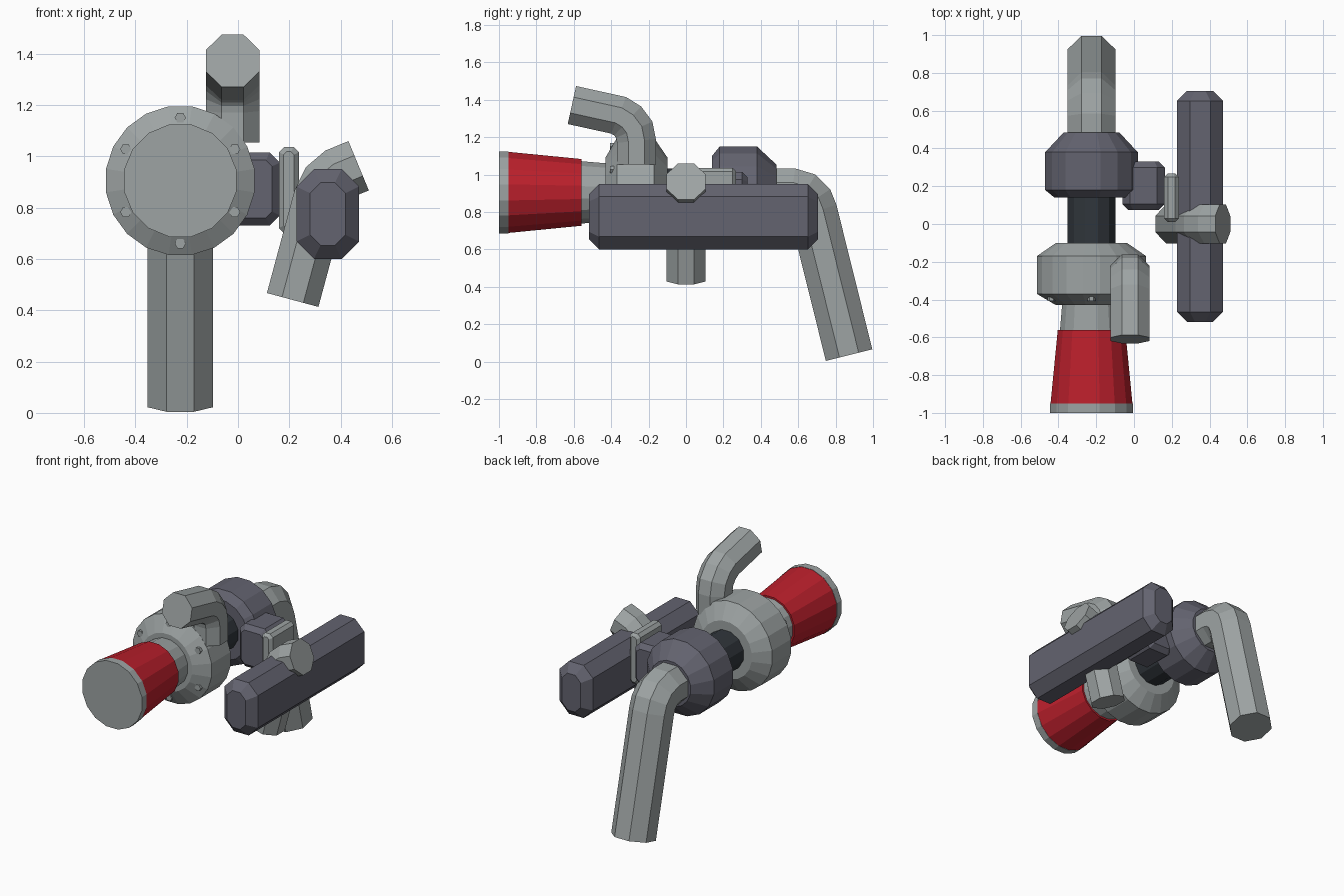
import bpy, bmesh, math
from mathutils import Vector

if "Cube" in bpy.data.objects:
    bpy.data.objects.remove(bpy.data.objects["Cube"])

AX, AZ = -0.225, 0.905          # main shaft axis (runs along y)


def material(name, rgb):
    m = bpy.data.materials.new(name)
    m.diffuse_color = (*rgb, 1)
    m.use_nodes = True
    m.node_tree.nodes["Principled BSDF"].inputs["Base Color"].default_value = m.diffuse_color
    return m


STEEL = material("light grey metal", (0.34, 0.37, 0.37))
IRON = material("slate grey metal", (0.125, 0.125, 0.16))
DARK = material("dark grey metal", (0.03, 0.037, 0.045))
RED = material("red rubber", (0.50, 0.014, 0.025))


def loft(name, rings, mat):
    """Skin a list of equal-length point rings and cap both ends."""
    bm = bmesh.new()
    loops = [[bm.verts.new(p) for p in ring] for ring in rings]
    n = len(loops[0])
    for a, b in zip(loops, loops[1:]):
        for i in range(n):
            j = (i + 1) % n
            bm.faces.new((a[i], a[j], b[j], b[i]))
    bm.faces.new(loops[0])
    bm.faces.new(loops[-1])
    bmesh.ops.recalc_face_normals(bm, faces=bm.faces)
    me = bpy.data.meshes.new(name)
    bm.to_mesh(me)
    bm.free()
    me.materials.append(mat)
    ob = bpy.data.objects.new(name, me)
    bpy.context.collection.objects.link(ob)
    return ob


def turned(name, profile, sides, mat, cx=AX, cz=AZ):
    """Solid of revolution about a y axis; profile is (y, radius)."""
    angles = [2 * math.pi * (i + 0.5) / sides + math.pi / 2 for i in range(sides)]
    return loft(name, [[(cx + r * math.cos(a), y, cz + r * math.sin(a)) for a in angles]
                       for y, r in profile], mat)


def pipe(name, path, normal, apothem, mat):
    """Octagonal pipe along a planar path with mitred joints."""
    pts, nrm = [Vector(p) for p in path], Vector(normal)
    r = apothem / math.cos(math.pi / 8)
    rings = []
    for i, p in enumerate(pts):
        d0 = (p - pts[i - 1]).normalized() if i else (pts[1] - p).normalized()
        d1 = (pts[i + 1] - p).normalized() if i < len(pts) - 1 else d0
        t = (d0 + d1).normalized()
        side = nrm.cross(t) / t.dot(d0)
        rings.append([p + r * (math.cos(a) * nrm + math.sin(a) * side)
                      for a in [math.pi / 4 * (k + 0.5) for k in range(8)]])
    return loft(name, rings, mat)


def chamfer_block(name, lo, hi, cut, mat, end):
    """Block with chamfered long edges and tapered y ends."""
    cx, cz = (lo[0] + hi[0]) / 2, (lo[2] + hi[2]) / 2
    hx, hz = (hi[0] - lo[0]) / 2, (hi[2] - lo[2]) / 2

    def ring(y, inset):
        x, z, c = hx - inset, hz - inset, cut * (1 - 0.4 * inset / end)
        return [(cx + u, y, cz + v) for u, v in
                ((x, c - z), (x, z - c), (x - c, z), (c - x, z),
                 (-x, z - c), (-x, c - z), (c - x, -z), (x - c, -z))]
    return loft(name, [ring(lo[1], end), ring(lo[1] + end, 0),
                       ring(hi[1] - end, 0), ring(hi[1], end)], mat)


# Compressor side: housing, intake neck, coupling hose, end cap
turned("compressor_housing", [(-0.43, 0.19), (-0.37, 0.293), (-0.17, 0.293), (-0.10, 0.19)], 20, STEEL)
turned("intake_neck", [(-0.56, 0.17), (-0.42, 0.158)], 16, STEEL)
turned("red_hose", [(-0.95, 0.221), (-0.56, 0.182)], 16, RED)
turned("intake_end", [(-1.0, 0.223), (-0.95, 0.223)], 16, STEEL)

# Housing bolts
for k in range(6):
    a = math.pi / 2 + k * math.pi / 3
    turned(f"housing_bolt_{k + 1}", [(-0.407, 0.022), (-0.36, 0.022)], 6, STEEL,
           AX + 0.245 * math.cos(a), AZ + 0.245 * math.sin(a))

# Shaft housing and turbine housing
turned("shaft_housing", [(-0.12, 0.132), (0.16, 0.132)], 12, DARK)
turned("turbine_housing", [(0.14, 0.20), (0.18, 0.25), (0.38, 0.25), (0.485, 0.15)], 16, IRON)

# Pipes
pipe("exhaust_pipe", [(AX, y, z) for y, z in
     ((0.44, 0.905), (0.565, 0.905), (0.625, 0.887), (0.662, 0.85), (0.682, 0.80), (0.872, 0.035))],
     (1, 0, 0), 0.128, STEEL)
pipe("outlet_pipe", [(-0.021, y, z) for y, z in
     ((-0.265, 1.053), (-0.265, 1.18), (-0.277, 1.24), (-0.312, 1.287), (-0.36, 1.317), (-0.61, 1.372))],
     (1, 0, 0), 0.104, STEEL)
pipe("side_pipe", [(x, 0, z) for x, z in
     ((0.213, 0.44), (0.318, 0.83), (0.348, 0.892), (0.395, 0.932), (0.47, 0.963))],
     (0, 1, 0), 0.104, STEEL)

# Side manifold, connecting block and flange plate
chamfer_block("manifold_box", (0.228, -0.518, 0.60), (0.472, 0.705, 0.95), 0.068, IRON, 0.053)
chamfer_block("connecting_block", (-0.06, 0.075, 0.73), (0.163, 0.33, 1.015), 0.04, IRON, 0.03)
chamfer_block("flange_plate", (0.16, 0.01, 0.70), (0.237, 0.267, 1.036), 0.02, STEEL, 0.018)
